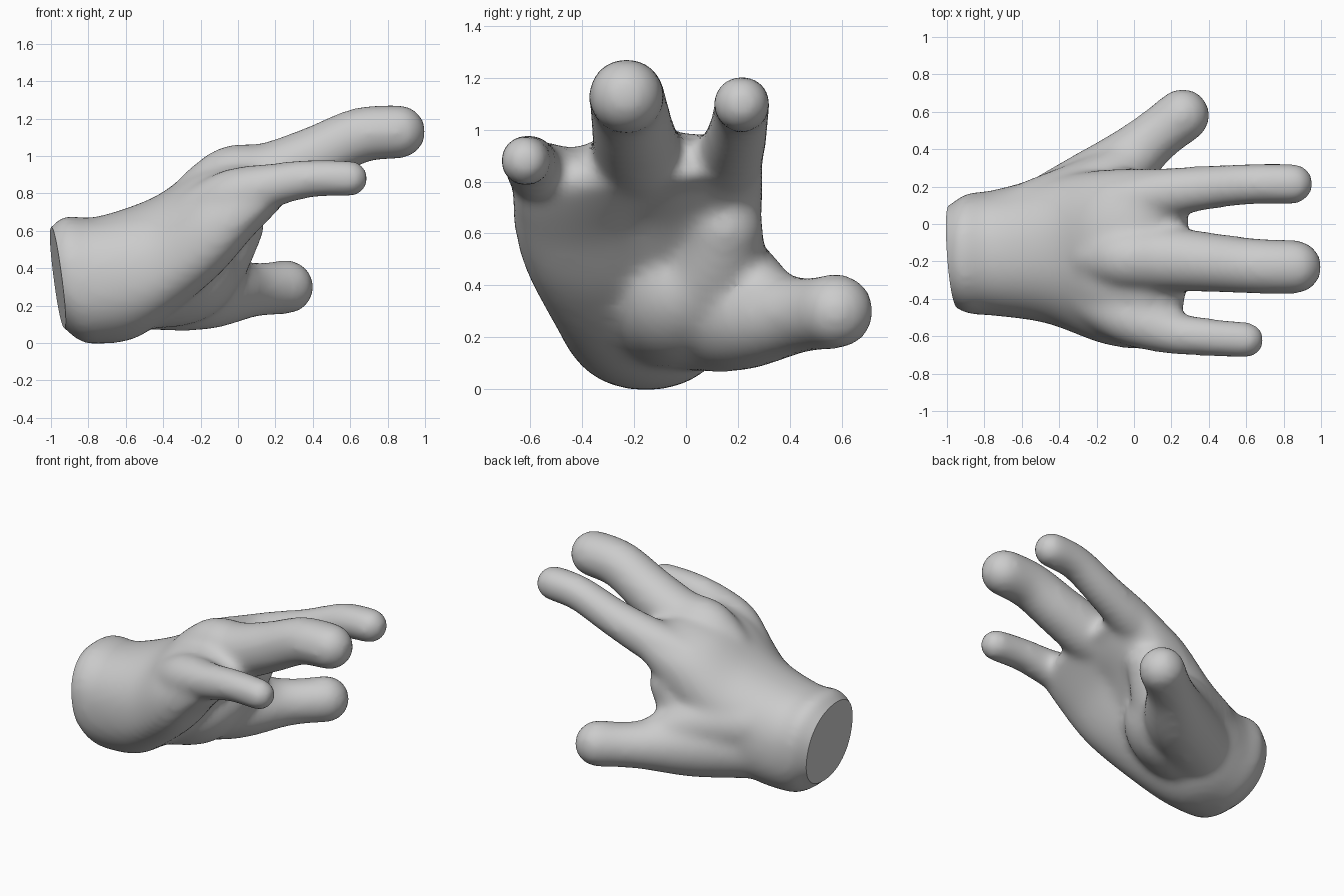
import bpy, bmesh, math
from mathutils import Vector

if "Cube" in bpy.data.objects:
    bpy.data.objects.remove(bpy.data.objects["Cube"])

skin = bpy.data.materials.new("light grey skin")
skin.diffuse_color = (0.6, 0.6, 0.6, 1)
skin.use_nodes = True
skin.node_tree.nodes["Principled BSDF"].inputs["Base Color"].default_value = skin.diffuse_color
SEG = 32
bm = bmesh.new()


def loft(rings):
    """Bridge a list of point rings into a closed tube."""
    vs = [[bm.verts.new(p) for p in r] for r in rings]
    for a, b in zip(vs, vs[1:]):
        for i in range(SEG):
            j = (i + 1) % SEG
            bm.faces.new((a[i], a[j], b[j], b[i]))
    bm.faces.new(vs[0][::-1])
    bm.faces.new(vs[-1])


def catmull(keys, steps=6):
    """Smoothly interpolate tuples of numbers."""
    out = []
    n = len(keys)
    for i in range(n - 1):
        p = [keys[max(0, min(n - 1, i + k))] for k in (-1, 0, 1, 2)]
        for s in range(steps):
            t = s / steps
            out.append(tuple(0.5 * (2 * b + (c - a) * t + (2*a - 5*b + 4*c - d) * t*t
                                    + (3*b - a - 3*c + d) * t**3)
                             for a, b, c, d in zip(*p)))
    return out + [tuple(keys[-1])]


def digit(keys):
    """Tapered round finger through (x, y, z, radius), with domed ends."""
    path = catmull(keys)
    pts = [Vector(p[:3]) for p in path]
    rad = [p[3] for p in path]
    d0, d1 = (pts[0] - pts[1]).normalized(), (pts[-1] - pts[-2]).normalized()
    start, end, r0, r1 = pts[0].copy(), pts[-1].copy(), rad[0], rad[-1]
    for k in range(1, 8):
        a = k / 8 * math.pi / 2
        pts.append(end + d1 * r1 * math.sin(a))
        rad.append(r1 * math.cos(a))
        pts.insert(0, start + d0 * r0 * math.sin(a))
        rad.insert(0, r0 * math.cos(a))
    rings = []
    for i, p in enumerate(pts):
        t = (pts[min(i + 1, len(pts) - 1)] - pts[max(i - 1, 0)]).normalized()
        u = t.cross(Vector((0, 0, 1))).normalized()
        w = u.cross(t)
        rings.append([p + rad[i] * (u * math.cos(2 * math.pi * k / SEG) + w * math.sin(2 * math.pi * k / SEG))
                      for k in range(SEG)])
    loft(rings)


def palm_ring(s):
    """Oval section: top x, top z, bottom x, bottom z, y min, y max, tilt, hollow."""
    tx, tz, bx, bz, y0, y1, tilt, hollow = s
    mid = Vector(((tx + bx) / 2, (y0 + y1) / 2, (tz + bz) / 2))
    up = Vector(((tx - bx) / 2, 0, (tz - bz) / 2))
    side = Vector((0, (y1 - y0) / 2, tilt))
    ring = []
    for k in range(SEG):
        a = 2 * math.pi * k / SEG
        c, n = (math.copysign(abs(f) ** 0.9, f) for f in (math.cos(a), math.sin(a)))
        if n < 0:
            n *= 1 - hollow * (1 - abs(c)) ** 1.2
        ring.append(mid + side * c + up * n)
    return ring


# wrist and palm
loft([palm_ring(s) for s in catmull([
    (-1.12, 0.50, -1.05, 0.16, -0.35, 0.04, 0.00, 0.0),
    (-0.99, 0.63, -0.93, 0.08, -0.44, 0.12, 0.00, 0.0),
    (-0.92, 0.68, -0.86, 0.02, -0.48, 0.165, 0.00, 0.0),
    (-0.76, 0.675, -0.76, -0.005, -0.49, 0.18, 0.00, 0.0),
    (-0.45, 0.78, -0.50, 0.05, -0.53, 0.25, 0.02, 0.0),
    (-0.22, 0.93, -0.12, 0.30, -0.64, 0.29, 0.05, 0.25),
    (0.00, 0.98, 0.10, 0.55, -0.67, 0.30, 0.05, 0.4),
    (0.15, 0.95, 0.24, 0.74, -0.63, 0.30, 0.05, 0.15),
    (0.25, 0.93, 0.30, 0.81, -0.38, 0.28, 0.03, 0.0)])])

# fingers
digit([(-0.20, -0.18, 0.80, .14), (-0.04, -0.185, 0.89, .165), (0.15, -0.185, 0.895, .175),
       (0.40, -0.205, 0.995, .16), (0.65, -0.225, 1.11, .149), (0.86, -0.23, 1.13, .145)])
digit([(-0.12, 0.11, 0.80, .13), (0.13, 0.16, 0.875, .135), (0.40, 0.195, 0.975, .118),
       (0.65, 0.215, 1.08, .11), (0.85, 0.215, 1.10, .11)])
digit([(-0.20, -0.40, 0.69, .15), (-0.02, -0.50, 0.785, .15), (0.20, -0.58, 0.847, .117),
       (0.40, -0.605, 0.88, .102), (0.60, -0.62, 0.88, .098)])

# thumb, its base muscle and the web behind it
digit([(-0.52, 0.00, 0.29, .22), (-0.18, 0.21, 0.28, .21), (0.08, 0.44, 0.285, .147),
       (0.26, 0.58, 0.30, .146)])
digit([(-0.58, -0.12, 0.30, .23), (-0.29, -0.02, 0.37, .27), (-0.13, 0.11, 0.46, .20),
       (-0.01, 0.15, 0.62, .15)])
digit([(-0.52, 0.04, 0.45, .20), (-0.22, 0.18, 0.42, .18), (-0.02, 0.32, 0.34, .13)])

bmesh.ops.recalc_face_normals(bm, faces=bm.faces)
me = bpy.data.meshes.new("hand")
bm.to_mesh(me)
bm.free()
hand = bpy.data.objects.new("hand", me)
bpy.context.collection.objects.link(hand)

# merge the parts into one soft skin
rm = hand.modifiers.new("merge", 'REMESH')
rm.mode = 'VOXEL'
rm.voxel_size = 0.022
sm = hand.modifiers.new("soften", 'SMOOTH')
sm.factor = 0.5
sm.iterations = 20
deps = bpy.context.evaluated_depsgraph_get()
merged = bpy.data.meshes.new_from_object(hand.evaluated_get(deps))
hand.modifiers.clear()

# flat slanted cut at the wrist
bm = bmesh.new()
bm.from_mesh(merged)
cut = bmesh.ops.bisect_plane(bm, geom=bm.verts[:] + bm.edges[:] + bm.faces[:],
                             plane_co=(-0.965, -0.16, 0.35), plane_no=(1, 0.08, 0.13), clear_inner=True)
rim = [e for e in cut["geom_cut"] if isinstance(e, bmesh.types.BMEdge)]
bmesh.ops.contextual_create(bm, geom=rim)
bmesh.ops.recalc_face_normals(bm, faces=bm.faces)
bm.to_mesh(merged)
bm.free()
hand.data = merged
merged.materials.clear()
merged.materials.append(skin)

bpy.context.view_layer.objects.active = hand
hand.select_set(True)
bpy.ops.object.shade_smooth_by_angle(angle=math.radians(40))
